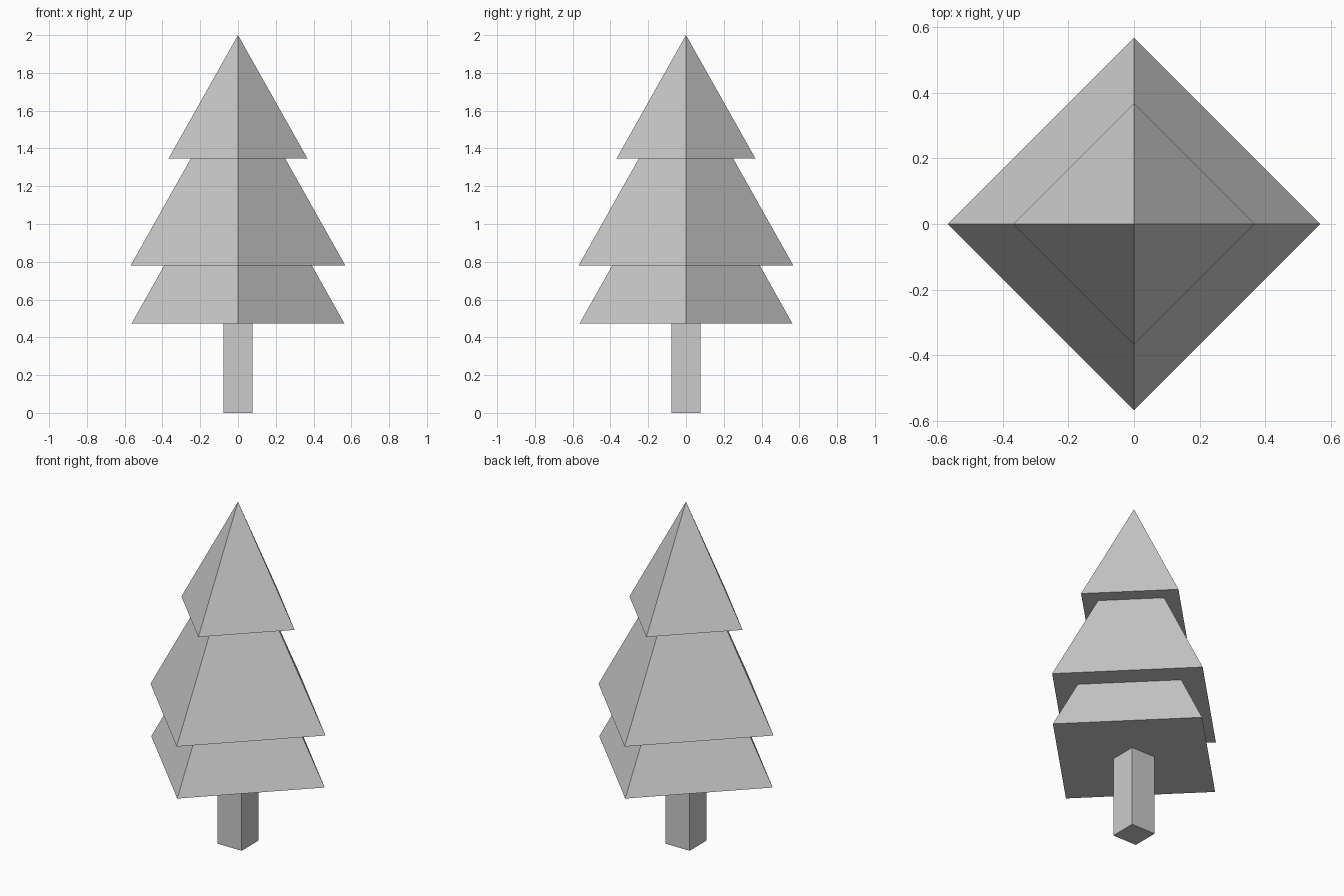
import bpy

if "Cube" in bpy.data.objects:
    bpy.data.objects.remove(bpy.data.objects["Cube"])

SLOPE = 1.778  # height over radius, shared by all tiers


def tier(name, z, radius):
    # Four-sided pyramid with its corners on the x and y axes
    height = radius * SLOPE
    bpy.ops.mesh.primitive_cone_add(vertices=4, radius1=radius, radius2=0,
                                    depth=height, location=(0, 0, z + height / 2))
    bpy.context.object.name = name


# Foliage tiers, bottom to top
tier("lower_foliage", 0.472, 0.564)
tier("middle_foliage", 0.779, 0.569)
tier("top_foliage", 1.346, 0.368)

# Square trunk, aligned to the axes
trunk_height = 0.48
bpy.ops.mesh.primitive_cube_add(size=1, location=(0, 0, trunk_height / 2))
trunk = bpy.context.object
trunk.name = "trunk"
trunk.scale = (0.156, 0.156, trunk_height)
